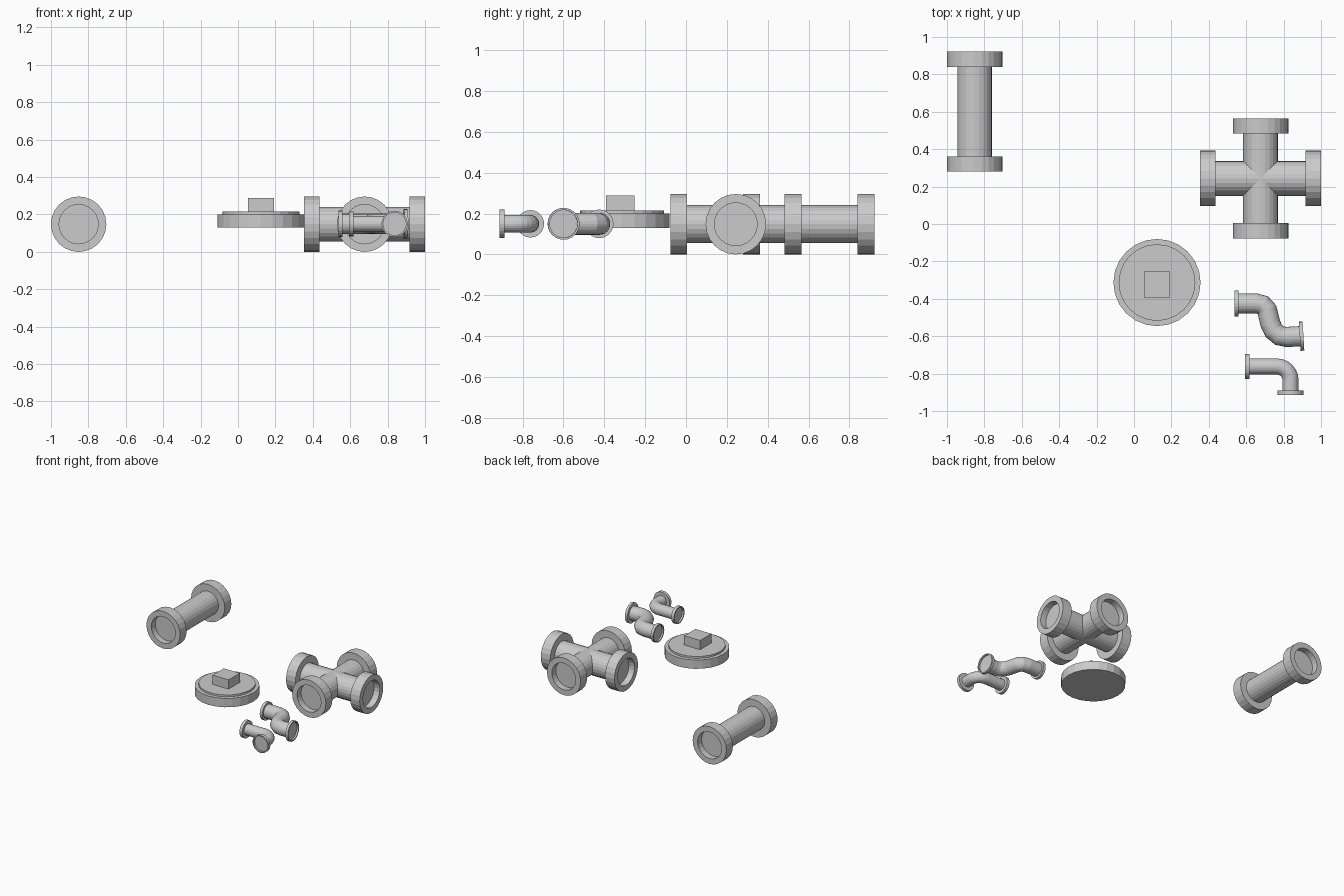
import bpy, bmesh, math
from mathutils import Vector

if "Cube" in bpy.data.objects:
    bpy.data.objects.remove(bpy.data.objects["Cube"])

SIDES = 24


def finish(name, bm):
    bmesh.ops.remove_doubles(bm, verts=bm.verts, dist=0.0003)
    bmesh.ops.recalc_face_normals(bm, faces=bm.faces)
    mesh = bpy.data.meshes.new(name)
    bm.to_mesh(mesh)
    bm.free()
    obj = bpy.data.objects.new(name, mesh)
    bpy.context.collection.objects.link(obj)
    return obj


def collar(p, d, r, R, rin, length, depth):
    """Rings of a recessed end collar, from the pipe outwards (d points out)."""
    return [(p - d * length, r), (p - d * length, R), (p, R), (p, rin), (p - d * depth, rin)]


def tube(bm, path, r, start=None, end=None, end_dir=None, mitre=False):
    """Round pipe along a flat path, with optional collars; mitre folds the open start."""
    pts = [Vector(p) for p in path]
    n = len(pts)
    dirs = [(pts[min(i + 1, n - 1)] - pts[max(i - 1, 0)]).normalized() for i in range(n)]
    if end_dir:
        dirs[-1] = Vector(end_dir).normalized()
    rings = [(p, d, r) for p, d in zip(pts, dirs)]
    if start:
        first = [(c, dirs[0], q) for c, q in collar(pts[0], -dirs[0], r, *start)]
        rings = first[::-1] + rings[1:]
    if end:
        rings = rings[:-1] + [(c, dirs[-1], q) for c, q in collar(pts[-1], dirs[-1], r, *end)]
    loops = []
    for i, (c, d, q) in enumerate(rings):
        side, loop = Vector((-d.y, d.x, 0)), []
        for k in range(SIDES):
            a = math.tau * k / SIDES
            v = c + side * q * math.cos(a) + Vector((0, 0, q * math.sin(a)))
            if mitre and i == 0:
                v += d * abs(q * math.cos(a))
            loop.append(bm.verts.new(v))
        loops.append(loop)
    for A, B in zip(loops, loops[1:]):
        for k in range(SIDES):
            j = (k + 1) % SIDES
            bm.faces.new((A[k], A[j], B[j], B[k]))
    if start:
        bm.faces.new(loops[0])
    if end:
        bm.faces.new(loops[-1])


Z = 0.148
BIG = (0.148, 0.105, 0.082, 0.05)   # outer radius, socket radius, length, socket depth

# straight coupling
bm = bmesh.new()
tube(bm, [(-0.852, 0.28, Z), (-0.852, 0.922, Z)], 0.093, BIG, BIG)
finish("straight_pipe", bm)

# four-way cross: mitred arms
bm = bmesh.new()
for dx, dy in ((1, 0), (0, 1), (-1, 0), (0, -1)):
    tube(bm, [(0.677, 0.244, Z), (0.677 + 0.323 * dx, 0.244 + 0.321 * dy, Z)],
         0.093, end=BIG, mitre=True)
finish("cross_pipe", bm)

# small elbow
bm = bmesh.new()
arc = [(0.765 + 0.072 * math.sin(a), -0.836 + 0.074 * math.cos(a), 0.15)
       for a in (math.pi / 2 * i / 6 for i in range(7))]
tube(bm, [(0.593, -0.762, 0.15)] + arc + [(0.837, -0.913, 0.15)], 0.043,
     (0.067, 0.058, 0.024, 0.014), (0.07, 0.061, 0.024, 0.014))
finish("elbow_pipe", bm)

# offset S bend
bm = bmesh.new()
S = [(0.537, -0.425), (0.655, -0.425), (0.69, -0.434), (0.711, -0.458), (0.72, -0.495),
     (0.73, -0.535), (0.748, -0.572), (0.778, -0.597), (0.815, -0.604), (0.906, -0.599)]
tube(bm, [(x, y, 0.15) for x, y in S], 0.054,
     (0.07, 0.061, 0.022, 0.013), (0.078, 0.068, 0.02, 0.013), end_dir=(1, 0.06, 0))
finish("s_bend_pipe", bm)

# plug: stepped disc
bm = bmesh.new()
rings = []
for r, z in ((0.233, 0.13), (0.233, 0.2), (0.205, 0.2), (0.205, 0.215)):
    rings.append([bm.verts.new((0.123 + r * math.cos(math.tau * k / SIDES),
                                -0.313 + r * math.sin(math.tau * k / SIDES), z))
                  for k in range(SIDES)])
for A, B in zip(rings, rings[1:]):
    for k in range(SIDES):
        j = (k + 1) % SIDES
        bm.faces.new((A[k], A[j], B[j], B[k]))
bm.faces.new(rings[0])
bm.faces.new(rings[-1])
finish("plug_disc", bm)

# plug: square wrench head
bm = bmesh.new()
bmesh.ops.create_cube(bm, size=1)
for v in bm.verts:
    v.co = Vector((0.123 + v.co.x * 0.14, -0.323 + v.co.y * 0.14, 0.251 + v.co.z * 0.075))
finish("plug_head", bm)
